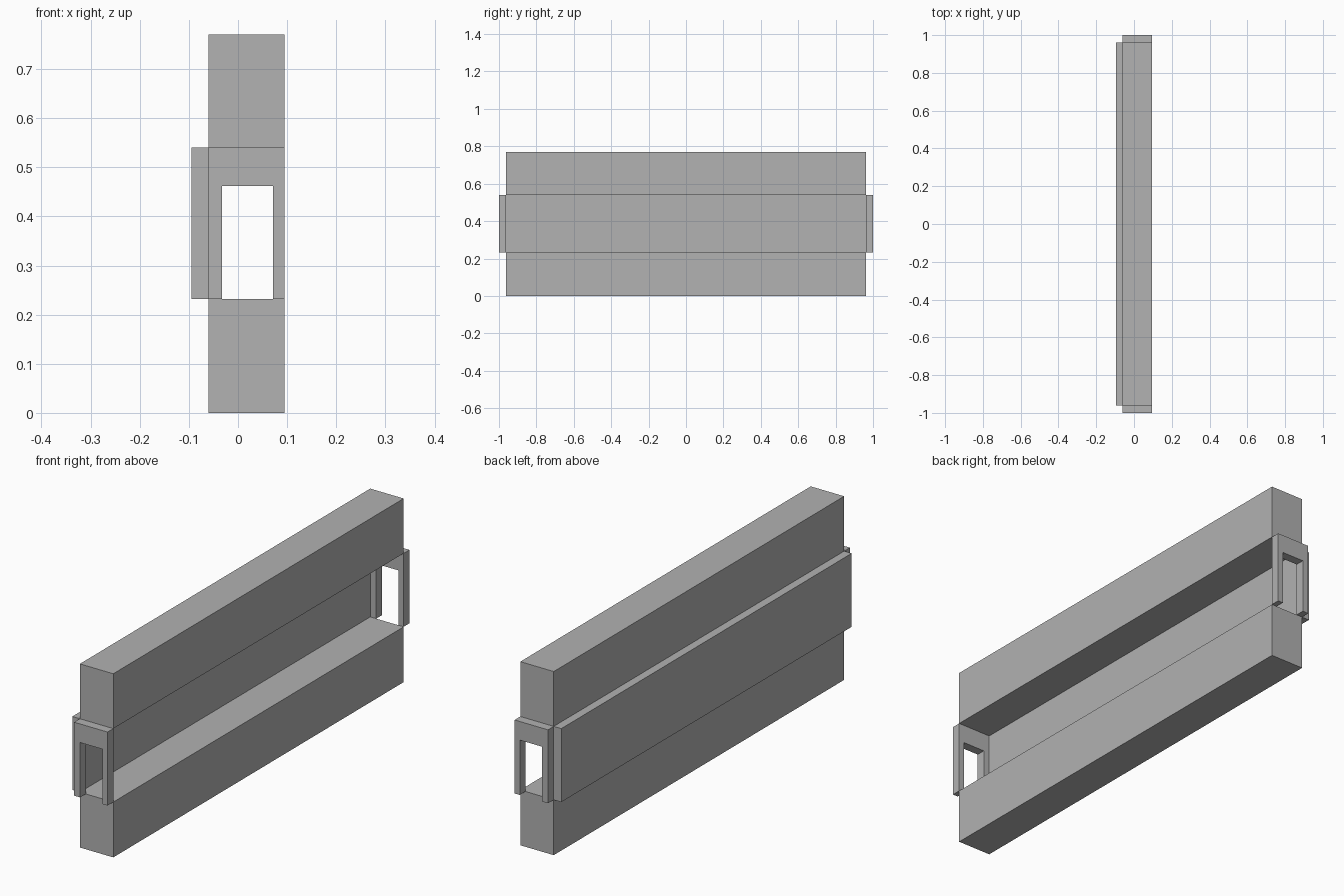
import bpy
import bmesh

if "Cube" in bpy.data.objects:
    bpy.data.objects.remove(bpy.data.objects["Cube"])

grey = bpy.data.materials.new("light_grey")
grey.diffuse_color = (0.445, 0.445, 0.445, 1)
grey.use_nodes = True
grey.node_tree.nodes["Principled BSDF"].inputs["Base Color"].default_value = grey.diffuse_color

X0, X1 = -0.06, 0.095          # beam faces
BACK = -0.095                  # outer face of the back panel
Y_BEAM, Y_END = 0.962, 1.0     # half lengths
Z0, Z1, Z2 = 0.232, 0.54, 0.77 # channel bottom, channel top, overall top


def extrude_profile(name, profile, axis, start, end):
    """Extrude a 2D outline along x or y; the other two axes follow in order."""
    bm = bmesh.new()
    place = (lambda p: (start, p[0], p[1])) if axis == "x" else (lambda p: (p[0], start, p[1]))
    face = bm.faces.new([bm.verts.new(place(p)) for p in profile])
    new = bmesh.ops.extrude_face_region(bm, geom=[face])["geom"]
    move = (end - start, 0, 0) if axis == "x" else (0, end - start, 0)
    bmesh.ops.translate(bm, vec=move, verts=[g for g in new if isinstance(g, bmesh.types.BMVert)])
    bmesh.ops.recalc_face_normals(bm, faces=bm.faces)
    mesh = bpy.data.meshes.new(name)
    bm.to_mesh(mesh)
    bm.free()
    mesh.materials.append(grey)
    obj = bpy.data.objects.new(name, mesh)
    bpy.context.collection.objects.link(obj)
    return obj


def rect(a0, a1, b0, b1):
    return [(a0, b0), (a1, b0), (a1, b1), (a0, b1)]


# Long beams above and below the open channel
extrude_profile("lower_beam", rect(X0, X1, 0, Z0), "y", -Y_BEAM, Y_BEAM)
extrude_profile("upper_beam", rect(X0, X1, Z1, Z2), "y", -Y_BEAM, Y_BEAM)

# Panel closing one side of the channel
extrude_profile("back_panel", rect(-Y_BEAM, Y_BEAM, Z0, Z1), "x", BACK, X0)

# End frames: arches open at the bottom
HX0, HX1, HZ = -0.0325, 0.071, 0.462
arch = [(X0, Z0), (HX0, Z0), (HX0, HZ), (HX1, HZ),
        (HX1, Z0), (X1, Z0), (X1, Z1), (X0, Z1)]
for name, side in (("front_end_frame", -1), ("rear_end_frame", 1)):
    extrude_profile(name, arch, "y", side * Y_BEAM, side * Y_END)
